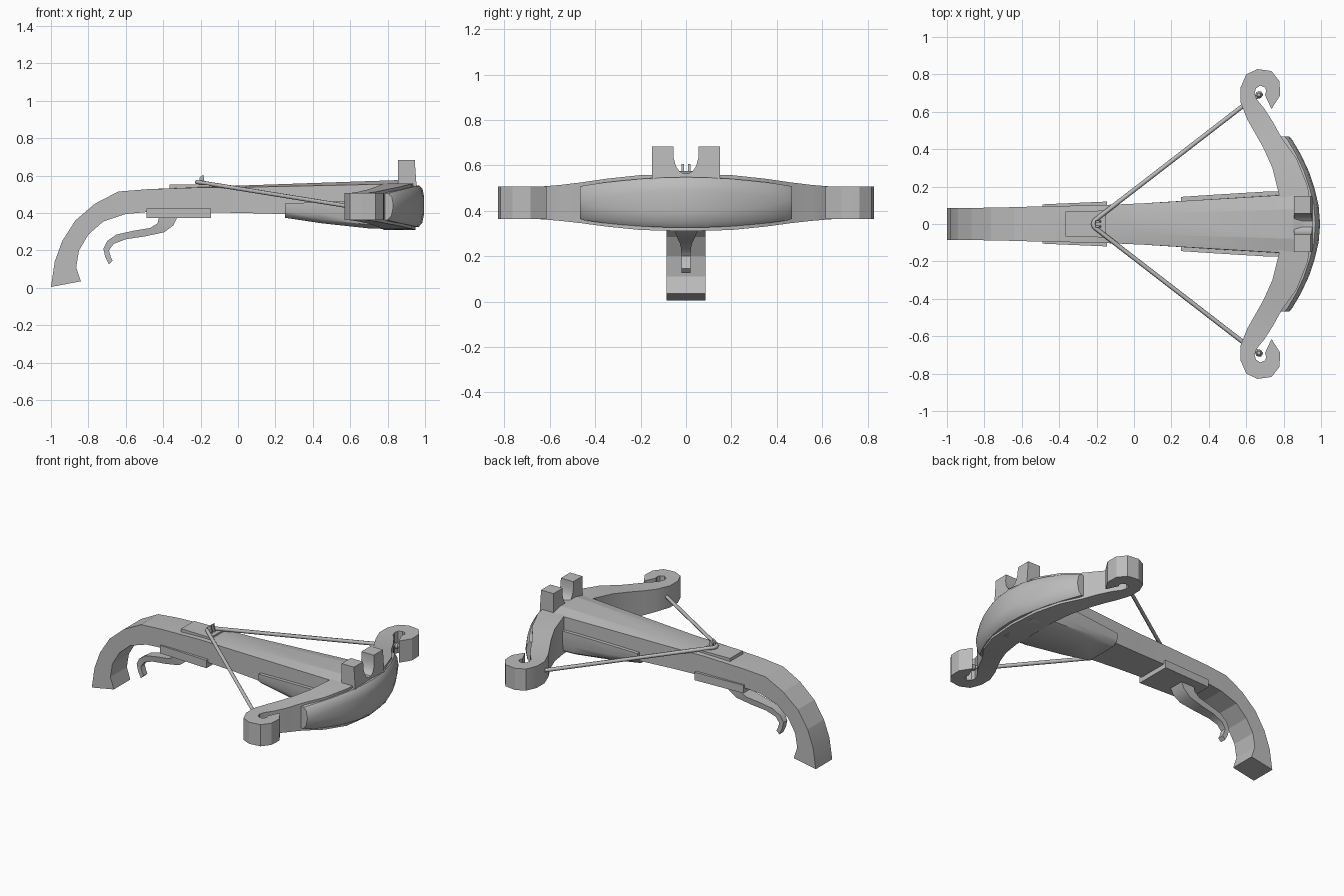
import bpy, bmesh, math

cube = bpy.data.objects.get("Cube")
if cube:
    bpy.data.objects.remove(cube, do_unlink=True)

grey = bpy.data.materials.new("plain grey")
grey.use_nodes = True
grey.diffuse_color = (0.5, 0.5, 0.5, 1)
grey.node_tree.nodes["Principled BSDF"].inputs["Base Color"].default_value = (0.5, 0.5, 0.5, 1)


def loft(name, rings, smooth=None):
    """Skin a list of equal-length closed rings and cap both ends."""
    bm = bmesh.new()
    vs = [[bm.verts.new(p) for p in ring] for ring in rings]
    n = len(rings[0])
    for a, b in zip(vs, vs[1:]):
        for i in range(n):
            j = (i + 1) % n
            bm.faces.new((a[i], a[j], b[j], b[i]))
    bm.faces.new(vs[0])
    bm.faces.new(vs[-1][::-1])
    bmesh.ops.recalc_face_normals(bm, faces=bm.faces)
    me = bpy.data.meshes.new(name)
    bm.to_mesh(me)
    bm.free()
    ob = bpy.data.objects.new(name, me)
    bpy.context.scene.collection.objects.link(ob)
    me.materials.append(grey)
    if smooth:
        bpy.ops.object.select_all(action='DESELECT')
        ob.select_set(True)
        bpy.context.view_layer.objects.active = ob
        bpy.ops.object.shade_smooth_by_angle(angle=math.radians(smooth))
    return ob


def slab(name, x0, x1, y0, y1, z0, z1, w0=None):
    """Box along x; w0 gives a different half width at the x0 end."""
    a, b = (y0, y1) if w0 is None else (-w0, w0)
    return loft(name, [[(x0, a, z0), (x0, b, z0), (x0, b, z1), (x0, a, z1)],
                       [(x1, y0, z0), (x1, y1, z0), (x1, y1, z1), (x1, y0, z1)]])


# Stock: top point, bottom point, half width, drop of the crowned top edge
stock = [
    ((-1.0, .005), (-.84, .035), .085, 0), ((-.98, .14), (-.865, .11), .085, 0),
    ((-.94, .25), (-.85, .20), .085, 0), ((-.87, .36), (-.80, .285), .085, 0),
    ((-.765, .45), (-.72, .355), .088, 0), ((-.64, .515), (-.60, .395), .09, 0),
    ((-.49, .527), (-.49, .405), .095, 0), ((-.2, .54), (-.2, .405), .10, .003),
    ((.04, .548), (.04, .40), .11, .010), ((.85, .576), (.80, .38), .158, .02),
    ((.95, .555), (.93, .38), .162, .015)]
rings = []
for (tx, tz), (bx, bz), w, c in stock:
    rings.append([(bx, -w, bz), (bx, w, bz), (tx, w, tz - c), (tx, w * .5, tz),
                  (tx, -w * .5, tz), (tx, -w, tz - c)])
loft("stock", rings, 12)

# Fore-end cladding under the front of the stock
rings = []
for x, w, zb, zt in [(.25, .145, .375, .45), (.45, .158, .345, .46),
                     (.70, .173, .318, .47), (.90, .178, .312, .47)]:
    m = zb + (zt - zb) * .45
    rings.append([(x, -w, zt), (x, -w, m), (x, -w * .93, zb + .02), (x, -w * .75, zb),
                  (x, w * .75, zb), (x, w * .93, zb + .02), (x, w, m), (x, w, zt)])
loft("fore_end", rings, 35)

# Bow with curled tips: front point, back point, bottom and top heights
limb = [
    ((.95, 0), (.78, 0), .31, .562), ((.93, .20), (.775, .16), .315, .557),
    ((.87, .35), (.74, .30), .33, .541), ((.79, .46), (.69, .41), .345, .525),
    ((.74, .55), (.645, .49), .355, .514), ((.695, .62), (.605, .56), .361, .508),
    ((.657, .665), (.57, .65), .364, .506), ((.645, .70), (.57, .73), .364, .506),
    ((.652, .725), (.60, .80), .364, .506), ((.675, .74), (.66, .828), .364, .506),
    ((.70, .73), (.735, .818), .364, .506), ((.707, .712), (.777, .765), .364, .506),
    ((.70, .69), (.78, .72), .364, .506), ((.735, .615), (.78, .685), .364, .506)]


def limb_ring(sec, s):
    (ax, ay), (bx, by), lo, hi = sec
    return [(ax, s * ay, lo), (bx, s * by, lo), (bx, s * by, hi), (ax, s * ay, hi)]


loft("bow", [limb_ring(p, -1) for p in limb[:0:-1]] + [limb_ring(p, 1) for p in limb], 28)

# Bulged plate on the front of the bow: y, back x, front x, bottom, top
half = [(0, .93, .995, .325, .548), (.10, .925, .987, .327, .546),
        (.19, .91, .965, .331, .541), (.28, .88, .935, .338, .533),
        (.37, .83, .893, .347, .523), (.45, .785, .846, .358, .511),
        (.468, .785, .83, .364, .505)]
rings = []
for y, xb, xf, lo, hi in [(-h[0],) + h[1:] for h in half[:0:-1]] + half:
    rings.append([(xb, y, lo), (xf - .03, y, lo), (xf - .01, y, lo + .022),
                  (xf, y, lo + .07), (xf, y, hi - .06), (xf - .008, y, hi - .02),
                  (xf - .025, y, hi), (xb, y, hi)])
loft("bow_front_plate", rings, 35)

# Forked sight with a rounded notch
side = [(.15, .54), (.15, .683), (.055, .683), (.055, .635), (.046, .60), (.032, .577), (.015, .565)]
fork = side + [(-y, z) for y, z in reversed(side)]
loft("fork_sight", [[(.855, y, z) for y, z in fork],
                    [(.955 - (z - .54) * .07, y, z) for y, z in fork]], 35)

# Plate under the grip and the latch plate on top
slab("trigger_plate", -.49, -.145, -.12, .12, .373, .425, w0=.105)
slab("latch_plate", -.365, -.15, -.072, .072, .52, .553, w0=.066)

# Curved trigger lever: upper point, lower point, half width
lever = [
    ((-.42, .385), (-.32, .385), .05), ((-.43, .345), (-.345, .335), .05),
    ((-.47, .32), (-.395, .297), .045), ((-.56, .305), (-.50, .275), .036),
    ((-.65, .285), (-.60, .26), .028), ((-.70, .25), (-.665, .235), .022),
    ((-.72, .21), (-.69, .20), .02), ((-.71, .165), (-.68, .165), .02),
    ((-.69, .125), (-.67, .145), .02)]
loft("trigger_lever", [[(a[0], -w, a[1]), (a[0], w, a[1]), (b[0], w, b[1]), (b[0], -w, b[1])]
                       for a, b, w in lever], 35)

# Two prongs that hold the string
for label, s in (("left", 1), ("right", -1)):
    y0, y1 = sorted((s * .008, s * .02))
    loft(label + "_string_prong",
         [[(-.21, y0, .54), (-.175, y0, .54), (-.185, y0, .605), (-.205, y0, .59)],
          [(-.21, y1, .54), (-.175, y1, .54), (-.185, y1, .605), (-.205, y1, .59)]])

# Bowstring, drawn back to the prongs, with a knot inside each curl
end = [(.685, .70, .43), (.60, .645, .435), (-.19, .035, .562), (-.212, .017, .565)]
path = end + [(-.219, 0, .565)] + [(x, -y, z) for x, y, z in reversed(end)]
curve = bpy.data.curves.new("bowstring", 'CURVE')
curve.dimensions = '3D'
curve.bevel_depth = .012
curve.bevel_resolution = 1
curve.use_fill_caps = True
spline = curve.splines.new('POLY')
spline.points.add(len(path) - 1)
for pt, co in zip(spline.points, path):
    pt.co = (*co, 1)
curve.materials.append(grey)
bpy.context.scene.collection.objects.link(bpy.data.objects.new("bowstring", curve))
for label, s in (("left", 1), ("right", -1)):
    bpy.ops.mesh.primitive_uv_sphere_add(segments=8, ring_count=6, radius=.02,
                                         location=(.668, s * .69, .43))
    knot = bpy.context.object
    knot.name = label + "_string_knot"
    knot.data.materials.append(grey)
    bpy.ops.object.shade_smooth_by_angle()
